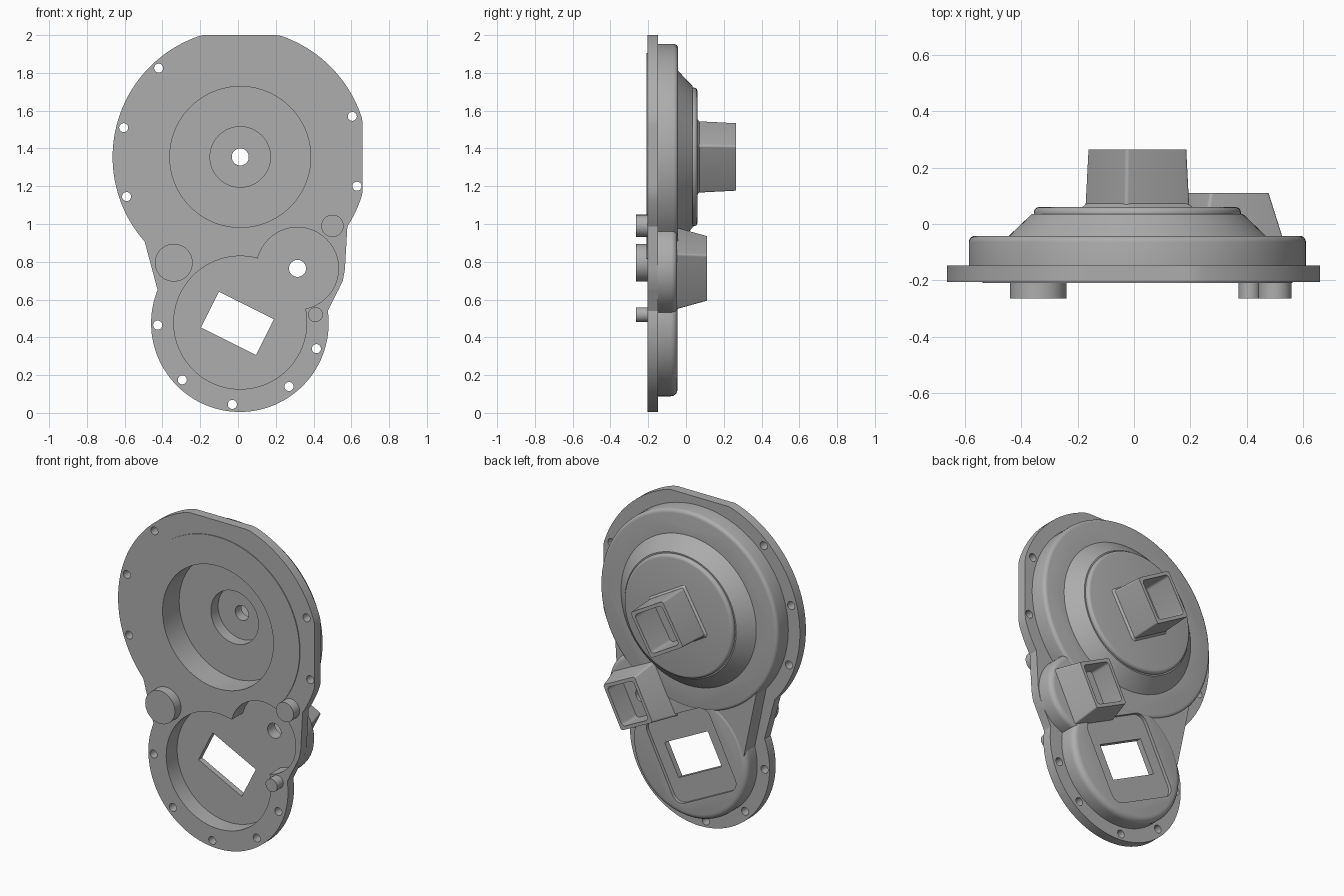
import bpy, bmesh
from math import sin, cos, radians, pi

cube = bpy.data.objects.get("Cube")
if cube:
    bpy.data.objects.remove(cube)

grey = bpy.data.materials.new("cast grey")
grey.use_nodes = True
COLOUR = (0.42, 0.42, 0.42, 1)
grey.diffuse_color = COLOUR
grey.node_tree.nodes["Principled BSDF"].inputs["Base Color"].default_value = COLOUR

BIG, LOW, SIDE = (0.012, 1.355), (0.01, 0.475), (0.315, 0.765)
TILT = -26.5


def arc(c, r, a0, a1, n):
    return [(c[0] + r * cos(radians(a0 + (a1 - a0) * i / n)),
             c[1] + r * sin(radians(a0 + (a1 - a0) * i / n))) for i in range(n + 1)]


def circle(c, r, n=96):
    return arc(c, r, 0, 360, n)[:-1]


def box(c, w, h, corner=0.0, tilt=TILT):
    """Tilted rectangle outline with optional round corners."""
    pts = []
    for sx, sz, a in ((1, 1, 0), (-1, 1, 90), (-1, -1, 180), (1, -1, 270)):
        k = (sx * (w / 2 - corner), sz * (h / 2 - corner))
        pts += arc(k, corner, a, a + 90, 5) if corner else [k]
    t = radians(tilt)
    return [(c[0] + x * cos(t) - z * sin(t), c[1] + x * sin(t) + z * cos(t)) for x, z in pts]


def loft(name, *sections):
    """Solid through (y, outline) sections along y."""
    bm = bmesh.new()
    loops = [[bm.verts.new((x, y, z)) for x, z in outline] for y, outline in sections]
    n = len(loops[0])
    for a, b in zip(loops, loops[1:]):
        for i in range(n):
            bm.faces.new((a[i], a[(i + 1) % n], b[(i + 1) % n], b[i]))
    bm.faces.new(loops[0])
    bm.faces.new(loops[-1])
    bmesh.ops.recalc_face_normals(bm, faces=bm.faces)
    me = bpy.data.meshes.new(name)
    bm.to_mesh(me)
    bm.free()
    me.materials.append(grey)
    ob = bpy.data.objects.new(name, me)
    bpy.context.collection.objects.link(ob)
    return ob


def prism(name, outline, y0, y1):
    return loft(name, (y0, outline), (y1, outline))


def rounded_disc(name, c, r, y0, y1, f):
    """Disc with a filleted back edge."""
    rows = [(y0, circle(c, r))]
    for i in range(5):
        a = pi / 2 * i / 4
        rows.append((y1 - f + f * sin(a), circle(c, r - f + f * cos(a))))
    return loft(name, *rows)


def combine(target, tool, op):
    tool.hide_render = True
    mod = target.modifiers.new(op, 'BOOLEAN')
    mod.operation, mod.solver, mod.object = op, 'EXACT', tool
    bpy.context.view_layer.objects.active = target
    bpy.ops.object.modifier_apply(modifier=mod.name)
    bpy.data.objects.remove(tool)


def cut(target, outline, y0, y1):
    combine(target, prism("cutter", outline, y0, y1), 'DIFFERENCE')


# Flange plate: two arcs joined by straight flanks, trimmed at top and side
flange = [(min(x, 0.66), min(z, 2.0)) for x, z in arc(BIG, 0.676, -33, 221.5, 100)]
flange += arc((0.01, 0.475), 0.47, 158, 368, 80) + [(0.555, 0.7), (0.566, 0.76)]
housing = prism("housing", flange, -0.205, -0.147)

# Raised shells on the back
for part in (
    rounded_disc("large_shell", BIG, 0.598, -0.2, -0.042, 0.022),
    rounded_disc("lower_shell", LOW, 0.387, -0.2, -0.045, 0.035),
    rounded_disc("side_shell", SIDE, 0.245, -0.2, -0.047, 0.03),
    prism("web", [(-0.55, 1.5), (-0.355, 0.563), (0.2, 0.5), (0.3, 1.2)], -0.2, -0.049),
    loft("cone", (-0.07, circle(BIG, 0.485)), (0.035, circle(BIG, 0.375))),
    rounded_disc("cap", BIG, 0.367, -0.06, 0.06, 0.018),
    prism("front_land", circle(BIG, 0.55), -0.21, -0.19),
):
    combine(housing, part, 'UNION')

# Gear cavities in the front, recessed pad and window at the bottom
WINDOW = (-0.003, 0.474)
cut(housing, circle(BIG, 0.373), -0.3, -0.05)
cut(housing, circle(BIG, 0.16), -0.3, 0.02)
cut(housing, circle((0.012, 0.478), 0.352), -0.3, -0.1)
cut(housing, circle(SIDE, 0.217), -0.3, -0.1015)
cut(housing, box(WINDOW, 0.47, 0.5, 0.06), -0.065, 0.02)
cut(housing, box(WINDOW, 0.325, 0.212), -0.3, 0.1)

# Shaft holes and flange bolt holes
for c in (BIG, SIDE):
    cut(housing, circle(c, 0.045, 32), -0.3, 0.3)
for c in ((-0.42, 1.825), (-0.605, 1.51), (-0.59, 1.145), (0.605, 1.57), (0.63, 1.2),
          (-0.425, 0.465), (-0.295, 0.175), (-0.03, 0.045), (0.27, 0.14), (0.415, 0.34)):
    cut(housing, circle(c, 0.024, 24), -0.3, -0.1)
parts = [housing]


# Open square sockets around the shafts
def socket(name, c, tilt, rim, base, y0, y1, floor):
    ob = loft(name, (y0, box(c, *base, 0.012, tilt)), (y1, box(c, *rim, 0.012, tilt)))
    cut(ob, box(c, rim[0] - 0.04, rim[1] - 0.04, 0.02, tilt), floor, y1 + 0.1)
    cut(ob, circle(c, 0.045, 32), -0.3, 0.3)
    parts.append(ob)


socket("main_socket", BIG, -30, (0.25, 0.278), (0.267, 0.295), 0.04, 0.265, 0.08)
socket("side_socket", SIDE, TILT, (0.235, 0.275), (0.325, 0.335), -0.06, 0.11, -0.03)
parts.append(loft("socket_fillet", (0.055, box(BIG, 0.295, 0.325, 0.02, -30)),
                  (0.072, box(BIG, 0.265, 0.293, 0.02, -30))))
cut(parts[-1], circle(BIG, 0.045, 32), -0.3, 0.3)

# Locating bosses on the front
for name, c, r in (("large_boss", (-0.34, 0.795), 0.1), ("upper_boss", (0.5, 0.99), 0.059),
                   ("small_boss", (0.41, 0.52), 0.039)):
    parts.append(prism(name, circle(c, r, 48), -0.264, -0.15))

# Smooth curved walls, keep machined edges sharp
bpy.ops.object.select_all(action='DESELECT')
for ob in parts:
    ob.select_set(True)
bpy.context.view_layer.objects.active = housing
bpy.ops.object.shade_smooth_by_angle(angle=radians(25))
